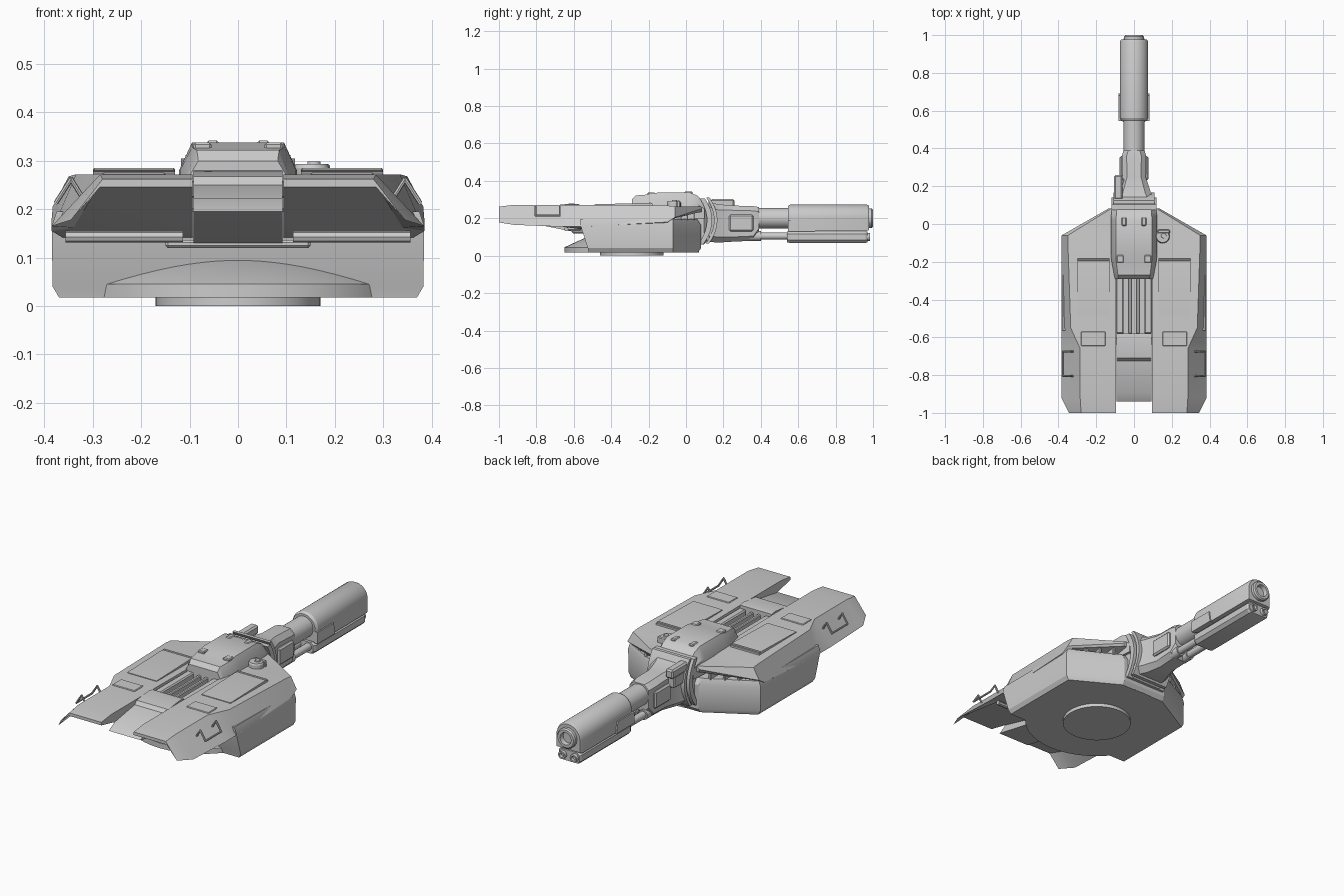
import bpy, bmesh, math
from mathutils import Vector

cube = bpy.data.objects.get("Cube")
if cube:
    bpy.data.objects.remove(cube, do_unlink=True)

grey = bpy.data.materials.new("armour_grey")
grey.use_nodes = True
GREY = (0.6, 0.6, 0.6, 1)
grey.diffuse_color = GREY
grey.node_tree.nodes["Principled BSDF"].inputs["Base Color"].default_value = GREY


def finish(name, bm, mirror=False):
    bmesh.ops.recalc_face_normals(bm, faces=bm.faces)
    mesh = bpy.data.meshes.new(name)
    bm.to_mesh(mesh)
    bm.free()
    mesh.materials.append(grey)
    mesh.shade_smooth()
    mesh.set_sharp_from_angle(angle=math.radians(25))
    obj = bpy.data.objects.new(name, mesh)
    bpy.context.collection.objects.link(obj)
    if mirror:
        obj.modifiers.new("Mirror", 'MIRROR').use_mirror_merge = False
    return obj


def loft(name, rings, mirror=False):
    """Skin a row of equal-length rings and cap both ends."""
    bm = bmesh.new()
    rows = [[bm.verts.new(p) for p in ring] for ring in rings]
    n = len(rows[0])
    for a, b in zip(rows, rows[1:]):
        for i in range(n):
            j = (i + 1) % n
            bm.faces.new((a[i], a[j], b[j], b[i]))
    bm.faces.new(rows[0])
    bm.faces.new(rows[-1])
    return finish(name, bm, mirror)


def extrude_x(name, profile, x0, x1, mirror=False):
    return loft(name, [[(x, y, z) for y, z in profile] for x in (x0, x1)], mirror)


def box(name, xs, ys, zs, bevel=0.0, mirror=False):
    bm = bmesh.new()
    bmesh.ops.create_cube(bm, size=1)
    for v in bm.verts:
        v.co = [(r[0] + r[1]) / 2 + c * (r[1] - r[0]) for c, r in zip(v.co, (xs, ys, zs))]
    if bevel:
        bmesh.ops.bevel(bm, geom=bm.edges[:], offset=bevel, segments=1, affect='EDGES')
    return finish(name, bm, mirror)


def tube(name, stations, x, z, n=32, mirror=False):
    """Turned part along y from (y, radius) stations."""
    ang = [2 * math.pi * i / n for i in range(n)]
    return loft(name, [[(x + r * math.cos(a), y, z + r * math.sin(a)) for a in ang]
                       for y, r in stations], mirror)


def turned_z(name, stations, x, y, n=48):
    """Turned part along z from (z, radius) stations."""
    ang = [2 * math.pi * i / n for i in range(n)]
    return loft(name, [[(x + r * math.cos(a), y + r * math.sin(a), z) for a in ang]
                       for z, r in stations])


def rods(name, path, radius, mirror=False):
    bm = bmesh.new()
    for a, b in zip(path, path[1:]):
        a, b = Vector(a), Vector(b)
        d = b - a
        mat = d.to_track_quat('Z', 'Y').to_matrix().to_4x4()
        mat.translation = (a + b) / 2
        bmesh.ops.create_cone(bm, cap_ends=True, segments=8, radius1=radius,
                              radius2=radius, depth=d.length + radius, matrix=mat)
    return finish(name, bm, mirror)


def chamfered(y, w, z0, z1, c):
    return [(-w, y, z0 + c), (-w + c, y, z0), (w - c, y, z0), (w, y, z0 + c),
            (w, y, z1 - c), (w - c, y, z1), (c - w, y, z1), (-w, y, z1 - c)]


# Lower hull: straight sides, angled cheeks, raked rear
def hull_ring(z, w, rear, front):
    side = [(w, rear), (w, -0.07), (0.13, front)]
    return [(x, y, z) for x, y in side] + [(-x, y, z) for x, y in reversed(side)]


loft("lower_hull", [hull_ring(0.018, 0.37, -0.52, 0.065), hull_ring(0.04, 0.383, -0.525, 0.08),
                    hull_ring(0.165, 0.385, -0.565, 0.08), hull_ring(0.195, 0.375, -0.565, 0.06)])

# Turning ring and flared base plate
turned_z("turret_ring", [(0, 0.17), (0.022, 0.17)], 0, -0.29)
turned_z("base_plate", [(0.018, 0.36), (0.045, 0.36), (0.10, 0.24)], 0, -0.29, 64)

# Upper armour with rear wings: y, top z, shoulder x, edge x, edge z, underside x, underside z
STATIONS = [(-1.0, 0.262, 0.28, 0.345, 0.178, 0.285, 0.246),
            (-0.92, 0.272, 0.285, 0.385, 0.165, 0.30, 0.228),
            (-0.66, 0.272, 0.285, 0.385, 0.155, 0.34, 0.162),
            (-0.55, 0.272, 0.335, 0.385, 0.155, 0.36, 0.14),
            (-0.10, 0.268, 0.35, 0.385, 0.18, 0.36, 0.16),
            (-0.06, 0.264, 0.35, 0.383, 0.205, 0.36, 0.20),
            (0.082, 0.264, 0.12, 0.135, 0.25, 0.13, 0.235)]
loft("upper_armour", [[(0.094, y, t), (s, y, t), (e, y, ez), (u, y, uz), (0.094, y, uz)]
                      for y, t, s, e, ez, u, uz in STATIONS], True)

# Centre bustle, stowage boxes and floor of the channel
extrude_x("centre_bustle", [(-0.94, 0.195), (-0.56, 0.12), (0.05, 0.12), (0.05, 0.225),
                            (-0.58, 0.225), (-0.58, 0.275), (-0.61, 0.28), (-0.71, 0.268),
                            (-0.725, 0.25), (-0.895, 0.222)], -0.092, 0.092)
box("bustle_lip", (-0.15, 0.15), (-0.61, -0.54), (0.12, 0.136), 0.005)
box("bustle_tab", (0.118, 0.15), (-0.64, -0.56), (0.135, 0.155), 0.004, True)
rods("underside_rod", [(0.12, -0.64, 0.143), (0.35, -0.64, 0.143)], 0.012, True)
box("channel_rail", (0.012, 0.03), (-0.58, -0.27), (0.22, 0.258), 0.004, True)
box("channel_side", (0.055, 0.095), (-0.58, -0.27), (0.22, 0.262), 0.006, True)

# Raised roof block over the gun
loft("roof_block", [
    [(-wb, y, 0.2), (wb, y, 0.2), (wb, y, zs), (wt, y, zt), (-wt, y, zt), (-wb, y, zs)]
    for y, wb, zs, wt, zt in [(-0.29, 0.10, 0.27, 0.082, 0.30), (-0.27, 0.105, 0.275, 0.085, 0.322),
                              (-0.19, 0.12, 0.28, 0.095, 0.328), (-0.15, 0.122, 0.28, 0.095, 0.338),
                              (0.02, 0.122, 0.28, 0.095, 0.338), (0.06, 0.12, 0.275, 0.093, 0.322),
                              (0.10, 0.115, 0.25, 0.09, 0.28)]])
box("roof_rear_lug", (0.055, 0.092), (-0.205, -0.165), (0.32, 0.338), 0.004, True)
box("roof_front_lug", (0.04, 0.065), (-0.01, 0.035), (0.325, 0.342), 0.004, True)

# Roof hatches, small covers and sight
extrude_x("roof_hatch", [(-0.49, 0.26), (-0.49, 0.275), (-0.21, 0.282), (-0.18, 0.278),
                         (-0.18, 0.26)], 0.13, 0.30, True)
box("hatch_hinge", (0.13, 0.30), (-0.195, -0.185), (0.27, 0.285), 0.003, True)
box("rear_cover", (0.15, 0.28), (-0.645, -0.57), (0.265, 0.276), 0.003, True)
turned_z("sight_base", [(0.255, 0.037), (0.285, 0.037), (0.293, 0.033)], 0.152, -0.065, 24)
turned_z("sight_cap", [(0.285, 0.015), (0.299, 0.013)], 0.157, -0.062, 16)
box("sight_hood", (0.125, 0.19), (-0.05, -0.03), (0.255, 0.294), 0.004)

# Grab handles on the sloped sides
A, B = -0.675, -0.805
rods("grab_handle", [(0.325, A, 0.23), (0.345, A, 0.262), (0.375, A, 0.215),
                     (0.375, B, 0.215), (0.345, B, 0.262), (0.325, B, 0.23)], 0.005, True)

# Cheek ribs beneath the front overhang
for k in range(3):
    x = 0.16 + 0.06 * k
    box("cheek_rib", (x, x + 0.015), (-0.07, 0.045 - 0.034 * k), (0.19, 0.245), 0.003, True)


# Mantlet with two curved shields
def shield(name, y, w, z0, z1, t):
    zs = [z0 + (z1 - z0) * i / 10 for i in range(11)]
    bow = [(y - 0.045 * ((z - 0.19) / 0.125) ** 2, z) for z in zs]
    extrude_x(name, bow + [(b - t, z) for b, z in reversed(bow)], -w, w)


box("mantlet_core", (-0.105, 0.105), (0.0, 0.115), (0.06, 0.275), 0.02)
shield("inner_shield", 0.14, 0.118, 0.06, 0.305, 0.028)
shield("outer_shield", 0.168, 0.108, 0.065, 0.312, 0.018)
loft("mantlet_shroud", [chamfered(*s) for s in [
    (0.12, 0.105, 0.075, 0.29, 0.03), (0.17, 0.088, 0.07, 0.275, 0.03),
    (0.25, 0.062, 0.075, 0.268, 0.025), (0.36, 0.064, 0.08, 0.265, 0.025),
    (0.39, 0.056, 0.12, 0.26, 0.025)]])
box("shroud_side_plate", (0.05, 0.076), (0.23, 0.36), (0.13, 0.22), 0.008, True)
box("coaxial_sight", (-0.105, -0.06), (0.13, 0.26), (0.255, 0.302), 0.008)
box("sight_bracket", (-0.10, -0.05), (0.14, 0.24), (0.20, 0.26), 0.005)

# Main barrel, rounded sleeve and muzzle
tube("gun_barrel", [(0.30, 0.055), (0.60, 0.055)], 0, 0.2)


def sleeve_ring(y, r, z0):
    arc = [math.pi * i / 20 for i in range(21)]
    return [(r * math.cos(a), y, 0.2 + r * math.sin(a)) for a in arc] + [(-r, y, z0), (r, y, z0)]


loft("barrel_sleeve", [sleeve_ring(0.545, 0.066, 0.135), sleeve_ring(0.56, 0.074, 0.132),
                       sleeve_ring(0.965, 0.074, 0.132), sleeve_ring(0.978, 0.068, 0.137)])
extrude_x("sleeve_bracket", [(0.545, 0.13), (0.545, 0.19), (0.68, 0.19), (0.69, 0.13)],
          0.06, 0.081, True)
tube("muzzle", [(0.95, 0.052), (0.993, 0.052), (1.0, 0.046), (1.0, 0.032), (0.975, 0.028)], 0, 0.2)

# Lower recoil housing and its tubes
loft("recoil_housing", [chamfered(*s) for s in [
    (0.54, 0.058, 0.072, 0.13, 0.014), (0.555, 0.066, 0.068, 0.132, 0.016),
    (0.96, 0.066, 0.068, 0.132, 0.016), (0.97, 0.06, 0.072, 0.128, 0.014)]])
tube("recoil_tube", [(0.30, 0.019), (0.56, 0.019)], 0.03, 0.105, 16, True)
tube("recoil_collar", [(0.34, 0.026), (0.40, 0.026)], 0.03, 0.105, 16, True)
tube("recoil_nozzle", [(0.96, 0.022), (0.985, 0.02), (0.985, 0.012), (0.972, 0.01)],
     0.034, 0.1, 16, True)
